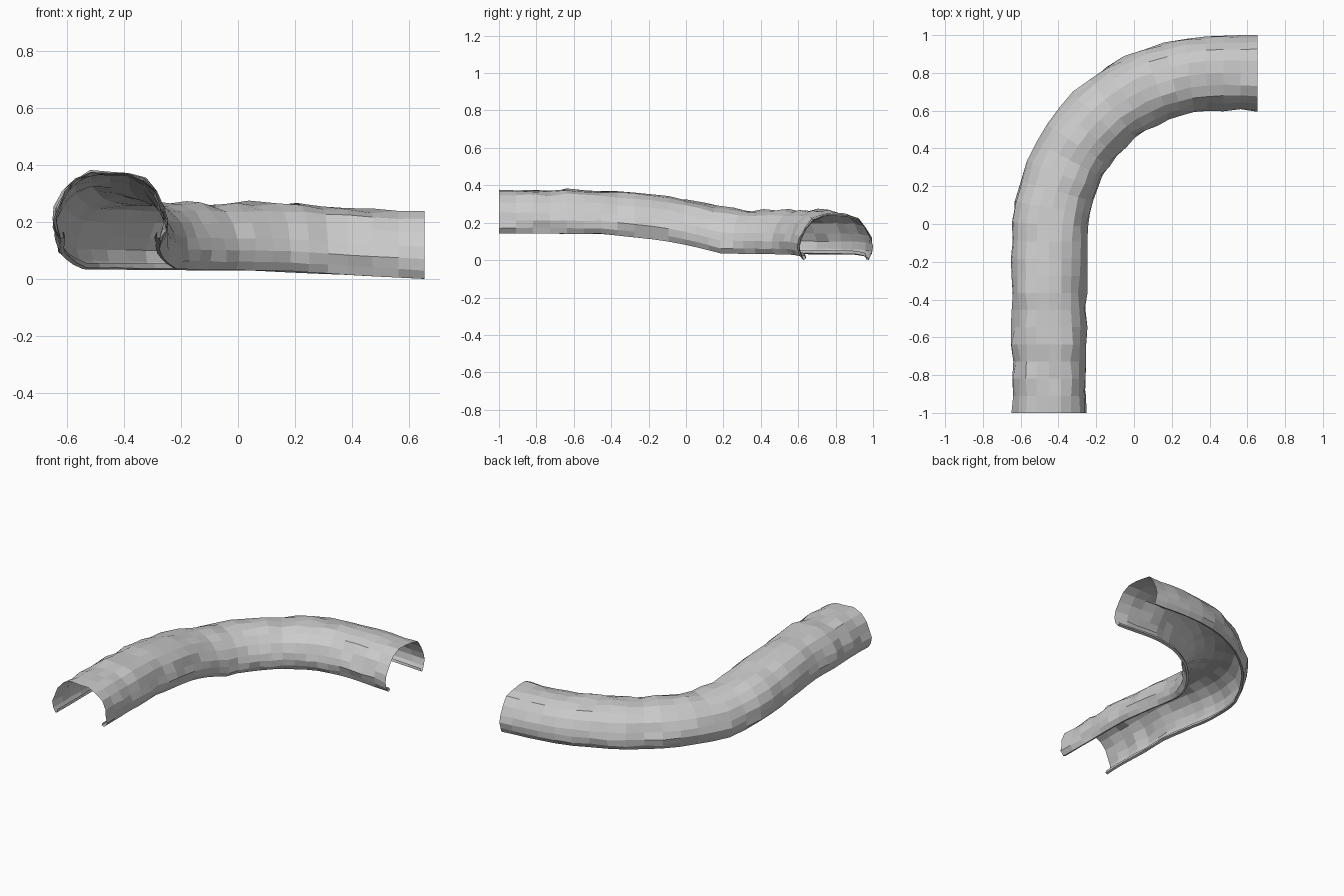
import bpy, bmesh, math, random
from mathutils import Vector

if "Cube" in bpy.data.objects:
    bpy.data.objects.remove(bpy.data.objects["Cube"])

random.seed(11)

# Material: plain rock grey
rock = bpy.data.materials.new("rock grey")
rock.diffuse_color = (0.6, 0.6, 0.6, 1)
rock.use_nodes = True
rock.node_tree.nodes["Principled BSDF"].inputs["Base Color"].default_value = rock.diffuse_color

# Path: straight run, quarter bend, short straight run
CX, CY, R = 0.4, -0.05, 0.85
L1, L2, L3 = 0.95, R * math.pi / 2, 0.255
TOTAL = L1 + L2 + L3
RINGS = 28

# Floor height along the path: (distance, z)
FLOOR = [(0, 0.142), (0.55, 0.14), (0.85, 0.108), (1.05, 0.075),
         (1.27, 0.034), (2.0, 0.028), (2.3, 0.012), (TOTAL, 0.0)]

# Half of the arch section from curled foot to crown: (side offset, height)
HALF = [(0.165, 0.022), (0.160, 0.006), (0.175, 0.0), (0.192, 0.03), (0.198, 0.07),
        (0.187, 0.112), (0.161, 0.165), (0.12, 0.208), (0.065, 0.230)]
SECTION = [(-a, h) for a, h in HALF] + [(0, 0.235)] + HALF[::-1]


def floor_z(s):
    for (s0, z0), (s1, z1) in zip(FLOOR, FLOOR[1:]):
        if s <= s1:
            return z0 + (z1 - z0) * (s - s0) / (s1 - s0)
    return FLOOR[-1][1]


def path(s):
    """Centre point and right-hand side direction at distance s."""
    if s < L1:
        return Vector((CX - R, -1 + s, 0)), Vector((1, 0, 0))
    if s < L1 + L2:
        a = (s - L1) / R
        d = Vector((math.cos(a), -math.sin(a), 0))
        r = R - 0.014 * math.sqrt(max(0, math.sin(2 * a)))   # bend cuts the corner
        return Vector((CX, CY, 0)) - d * r, d
    return Vector((CX + s - L1 - L2, CY + R, 0)), Vector((0, -1, 0))


# Tunnel shell: sweep the arch with uneven rock bumps
bm = bmesh.new()
rows = []
for i in range(RINGS + 1):
    s = TOTAL * i / RINGS
    p, side = path(s)
    z = floor_z(s)
    swell = random.uniform(-0.006, 0.006)
    row = []
    for j, (a, h) in enumerate(SECTION):
        out = Vector((a, h - 0.08)).normalized()
        bump = swell + random.uniform(-0.008, 0.008)
        if min(j, len(SECTION) - 1 - j) < 3:
            bump *= 0.3          # steadier feet
        a += out.x * bump
        h = max(0, h + out.y * bump)
        v = p + side * a
        v.z = z + h
        v.x = max(-0.655, min(0.655, v.x))
        v.y = max(-1, min(1, v.y))
        row.append(bm.verts.new(v))
    rows.append(row)
for r0, r1 in zip(rows, rows[1:]):
    for j in range(len(SECTION) - 1):
        bm.faces.new((r0[j], r1[j], r1[j + 1], r0[j + 1]))

mesh = bpy.data.meshes.new("tunnel_shell")
bm.to_mesh(mesh)
bm.free()
mesh.materials.append(rock)
tunnel = bpy.data.objects.new("tunnel_shell", mesh)
bpy.context.collection.objects.link(tunnel)
